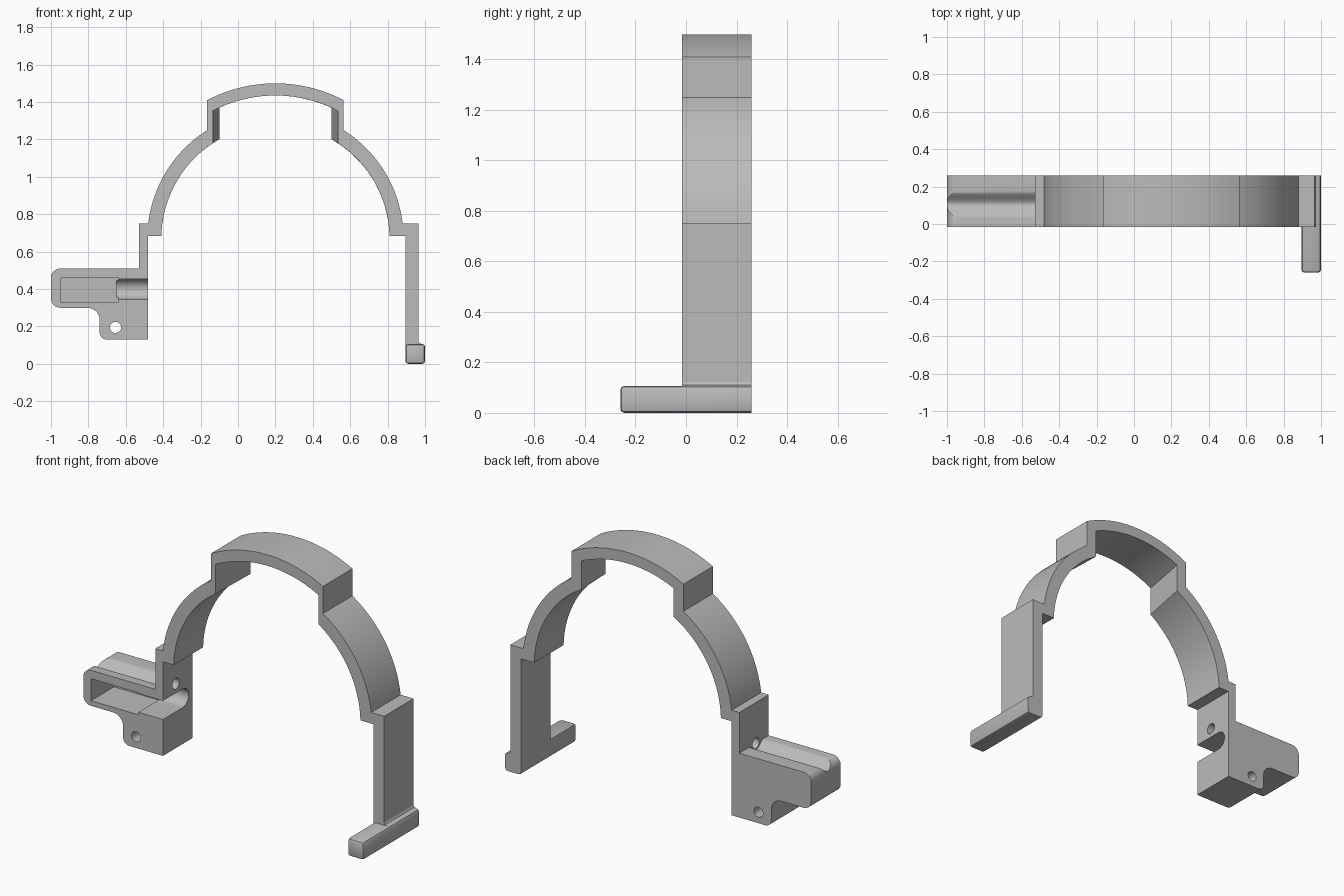
import bpy, bmesh
from math import sin, cos, asin, acos, radians, pi

cube = bpy.data.objects.get("Cube")
if cube:
    bpy.data.objects.remove(cube, do_unlink=True)

grey = bpy.data.materials.new("plain_grey")
grey.use_nodes = True
grey.diffuse_color = (0.5, 0.5, 0.5, 1)
grey.node_tree.nodes["Principled BSDF"].inputs["Base Color"].default_value = (0.5, 0.5, 0.5, 1)

FRONT, BACK = -0.015, 0.26
MID = 0.2            # centre line of the arch


def arc(cx, cz, r, a0, a1, n=8):
    return [(cx + r * cos(a0 + (a1 - a0) * i / n), cz + r * sin(a0 + (a1 - a0) * i / n))
            for i in range(n + 1)]


def make(name, bm):
    bmesh.ops.recalc_face_normals(bm, faces=bm.faces)
    mesh = bpy.data.meshes.new(name)
    bm.to_mesh(mesh)
    bm.free()
    obj = bpy.data.objects.new(name, mesh)
    bpy.context.collection.objects.link(obj)
    mesh.materials.append(grey)
    return obj


def loft(name, ring_a, ring_b):
    """Solid between two matching rings of 3D points."""
    bm = bmesh.new()
    a = [bm.verts.new(p) for p in ring_a]
    b = [bm.verts.new(p) for p in ring_b]
    bm.faces.new(a)
    bm.faces.new(b[::-1])
    for i in range(len(a)):
        j = (i + 1) % len(a)
        bm.faces.new((a[i], b[i], b[j], a[j]))
    return make(name, bm)


def along_y(name, pts, y0, y1):
    return loft(name, [(x, y0, z) for x, z in pts], [(x, y1, z) for x, z in pts])


def along_x(name, pts, x0, x1):
    return loft(name, [(x0, y, z) for y, z in pts], [(x1, y, z) for y, z in pts])


def cut(obj, cutter):
    mod = obj.modifiers.new("cut", 'BOOLEAN')
    mod.operation, mod.solver, mod.object = 'DIFFERENCE', 'EXACT', cutter
    bpy.context.view_layer.objects.active = obj
    bpy.ops.object.modifier_apply(modifier=mod.name)
    bpy.data.objects.remove(cutter, do_unlink=True)


def mirrored(half):
    """Continue a left-half run of points across the arch centre line."""
    return half + [(2 * MID - x, z) for x, z in reversed(half)]


def arch_edge(r_low, z_foot, half, r_top):
    """Half arch: lower arc, step up at the given half width, then the crown arc."""
    low, top = 0.67, 0.715
    lower = arc(MID, low, r_low, pi - asin((z_foot - low) / r_low), pi - acos(half / r_low), 20)
    crown = arc(MID, top, r_top, pi - acos(half / r_top), pi / 2, 12)
    return mirrored(lower + crown[:-1])


def body_outline(notch):
    bracket = [(-0.48, 0.13)]
    bracket += arc(-0.70, 0.17, 0.04, -pi / 2, -pi)
    bracket += arc(-0.805, 0.235, 0.065, 0, pi / 2)
    bracket += arc(-0.95, 0.35, 0.05, -pi / 2, -pi)
    bracket += arc(-0.95, 0.46, 0.05, pi, pi / 2)
    bracket += [(-0.53, 0.51), (-0.53, 0.75)]
    outer = arch_edge(0.685, 0.75, 0.365, 0.785)
    leg = [(0.965, 0.75), (0.965, 0.05), (0.895, 0.05), (0.895, 0.685)]
    inner = arch_edge(0.61, 0.685, notch, 0.72)[::-1]
    return bracket + outer + leg + inner + [(-0.48, 0.685)]


# Strap body: the crown notch narrows towards the back
body = loft("clamp_body",
            [(x, FRONT, z) for x, z in body_outline(0.335)],
            [(x, BACK, z) for x, z in body_outline(0.30)])

# Pocket in the bracket and the round-ended channel leading out of it
cut(body, along_y("pocket", [(-0.95, 0.33), (-0.64, 0.33), (-0.64, 0.46), (-0.95, 0.46)], -0.1, 0.2))
slot = arc(0.17, 0.4, 0.055, -pi / 2, pi / 2, 16) + [(-0.1, 0.455), (-0.1, 0.345)]
cut(body, along_x("channel", slot, -0.65, -0.4))

# Pin hole through the lower lug
cut(body, along_y("pin_hole", arc(-0.655, 0.195, 0.03, 0, 2 * pi, 24)[:-1], -0.1, 0.4))

# Soft groove on top of the bracket and wire hole through the leg
groove = [(0.105 + 0.075 * t / 10, 0.511 - 0.021 * (1 + cos(pi * t / 10))) for t in range(-10, 11)]
cut(body, along_x("groove", groove + [(0.18, 0.6), (0.03, 0.6)], -1.1, -0.53))
cut(body, along_x("wire_hole", arc(0.105, 0.51, 0.032, 0, 2 * pi, 24)[:-1], -0.56, -0.4))

# Foot bar with softened edges, square at the back
bm = bmesh.new()
bmesh.ops.create_cube(bm, size=1)
for v in bm.verts:
    v.co = (0.9475 + v.co.x * 0.105, v.co.y * 0.52, 0.0535 + v.co.z * 0.107)
edges = [e for e in bm.edges if any(v.co.y < 0 for v in e.verts)]
bmesh.ops.bevel(bm, geom=edges, offset=0.016, segments=2, profile=0.5, affect='EDGES')
foot = make("foot_bar", bm)

# Small fillet between leg and foot
fillet = along_y("foot_fillet", [(0.955, 0.122), (0.965, 0.122), (0.971, 0.111), (0.985, 0.106), (0.955, 0.09)],
                 FRONT, BACK)

for obj in (body, foot, fillet):
    bpy.ops.object.select_all(action='DESELECT')
    obj.select_set(True)
    bpy.context.view_layer.objects.active = obj
    bpy.ops.object.shade_smooth_by_angle(angle=radians(30))
